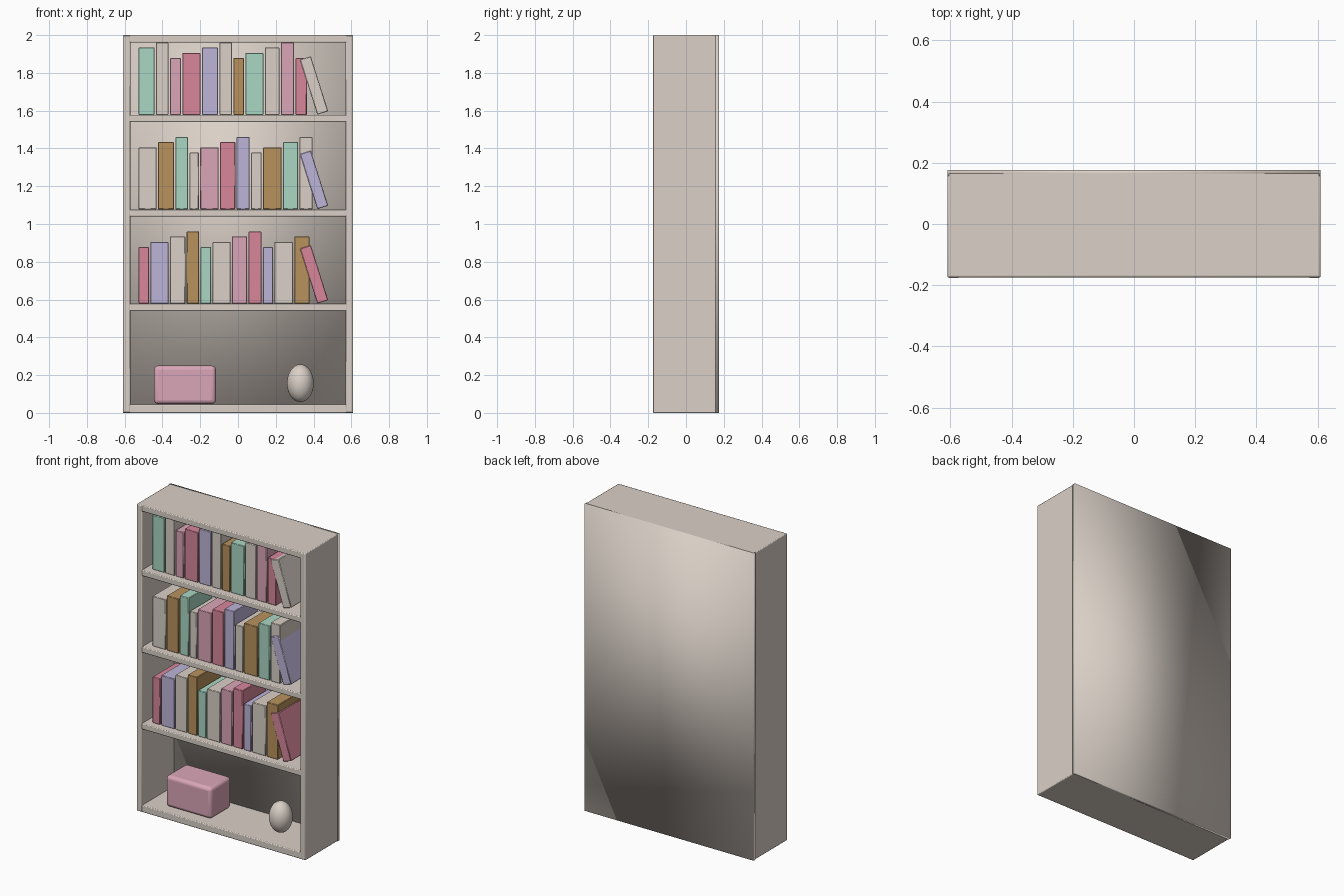
import bpy, math
from mathutils import Matrix, Vector

if "Cube" in bpy.data.objects:
    bpy.data.objects.remove(bpy.data.objects["Cube"])


def material(name, rgb):
    m = bpy.data.materials.new(name)
    m.diffuse_color = (*rgb, 1)
    m.use_nodes = True
    m.node_tree.nodes["Principled BSDF"].inputs["Base Color"].default_value = m.diffuse_color
    return m


MATS = {
    "c": material("cream", (0.70, 0.63, 0.57)),
    "t": material("mint", (0.40, 0.68, 0.55)),
    "l": material("lavender", (0.51, 0.46, 0.69)),
    "r": material("rose", (0.68, 0.24, 0.33)),
    "p": material("pale_pink", (0.70, 0.38, 0.48)),
    "g": material("ochre", (0.48, 0.29, 0.11)),
}


def box(name, lo, hi, mat, bevel=0.0, segments=2):
    """Box between two corners, with optional rounded edges."""
    lo, hi = Vector(lo), Vector(hi)
    bpy.ops.mesh.primitive_cube_add(size=1)
    ob = bpy.context.object
    ob.name = name
    ob.data.transform(Matrix.Translation((lo + hi) / 2) @ Matrix.Diagonal((*(hi - lo), 1)))
    ob.data.materials.append(MATS[mat])
    if bevel:
        mod = ob.modifiers.new("rounding", "BEVEL")
        mod.width, mod.segments = bevel, segments
        bpy.ops.object.shade_smooth_by_angle(angle=math.radians(35))
    return ob


# Case: side walls, boards and back panel
F, B = -0.176, 0.170
for side, s in (("left", -1), ("right", 1)):
    xs = sorted((s * 0.57, s * 0.609))
    box(side + "_wall", (xs[0], F, 0.001), (xs[1], B, 1.999), "c", 0.005)
for name, z0, z1 in (("bottom_board", 0, 0.045), ("lower_shelf", 0.54, 0.578),
                     ("middle_shelf", 1.04, 1.078), ("upper_shelf", 1.54, 1.578),
                     ("top_board", 1.96, 2.0)):
    outer = 0.609 if name in ("bottom_board", "top_board") else 0.59
    box(name, (-outer, F + 0.002, z0), (outer, B, z1), "c", 0.005)
panel = box("back_panel", (-0.61, 0.156, 0), (0.61, 0.176, 2), "c")
for poly in panel.data.polygons:
    poly.use_smooth = True

# Book rows: base height, colours, widths, first step of the height cycle, leaning colour
HEIGHTS = (0.30, 0.327, 0.356, 0.382)
ROWS = (
    ("upper", 1.578, "tcprlcgtcpr", "23012301230", "c",
     (.085, .066, .058, .096, .085, .066, .056, .096, .077, .071, .059)),
    ("middle", 1.078, "cgtcprlcgtc", "12301230123", "l",
     (.095, .085, .066, .05, .098, .08, .069, .056, .098, .08, .069)),
    ("lower", 0.578, "rlcgtcprlcg", "01230123012", "r",
     (.055, .095, .082, .066, .056, .095, .08, .069, .053, .098, .08)),
)
for row, z, colours, steps, lean_colour, widths in ROWS:
    x = -0.526
    for i, (c, h, w) in enumerate(zip(colours, steps, widths)):
        box(f"{row}_book_{i + 1}", (x, -0.130, z),
            (x + w, 0.115, z + HEIGHTS[int(h)]), c, 0.003, 1)
        x += w + 0.0075
    # Last book leans left on its lower left corner
    lean = box(f"{row}_leaning_book", (0, -0.134, 0), (0.06, 0.106, 0.305), lean_colour, 0.003, 1)
    lean.location = (0.420, 0, z + 0.001)
    lean.rotation_euler.y = math.radians(-17.5)

# Storage box and egg ornament on the bottom board
box("storage_box", (-0.445, -0.112, 0.047), (-0.117, 0.10, 0.25), "p", 0.022, 4)
bpy.ops.mesh.primitive_uv_sphere_add(segments=32, ring_count=16, radius=1)
egg = bpy.context.object
egg.name = "egg_ornament"
egg.data.transform(Matrix.Translation((0.33, -0.03, 0.157)) @ Matrix.Diagonal((0.071, 0.071, 0.1, 1)))
egg.data.materials.append(MATS["c"])
bpy.ops.object.shade_smooth()
